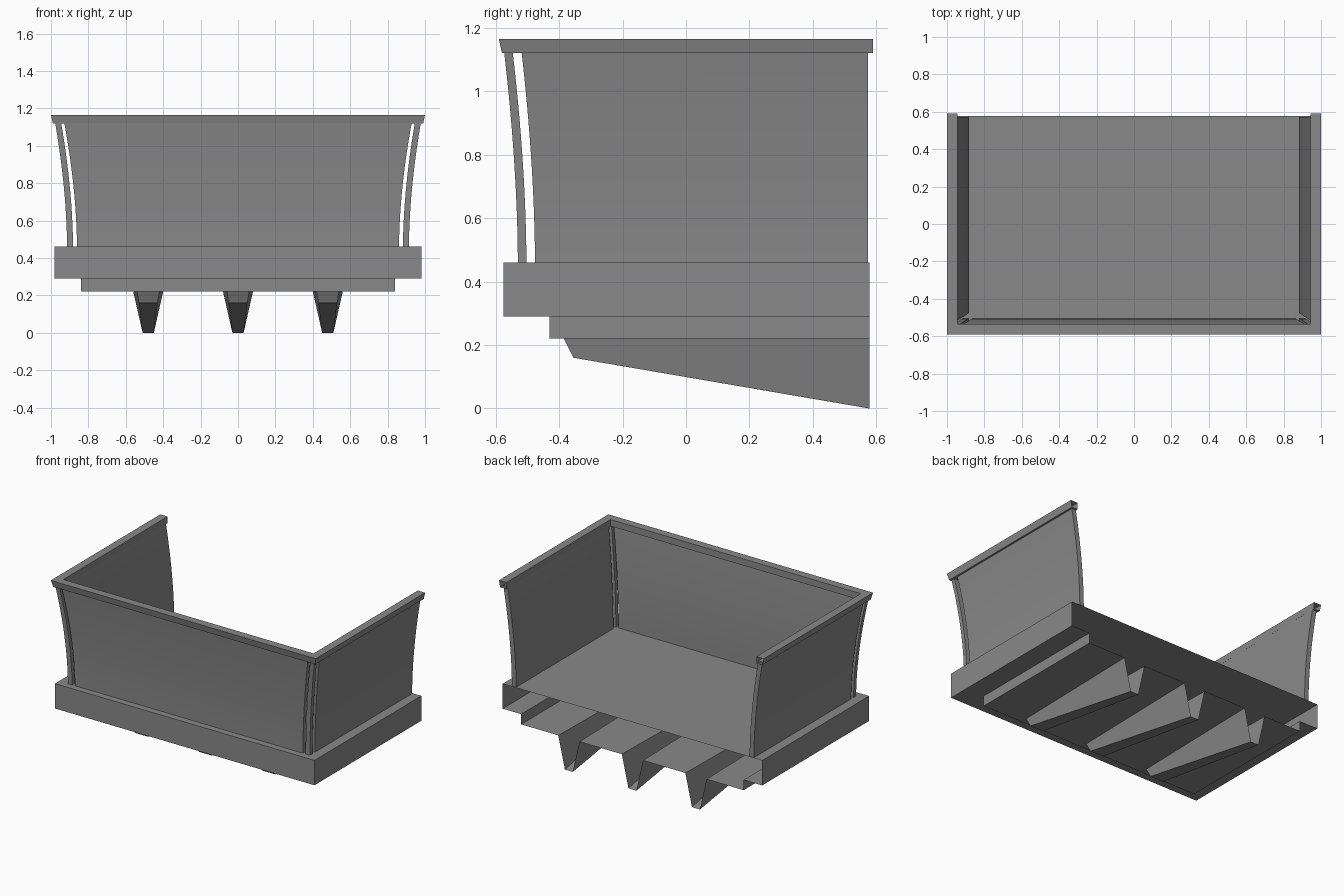
import bpy
import math

cube = bpy.data.objects.get("Cube")
if cube:
    bpy.data.objects.remove(cube, do_unlink=True)

grey = bpy.data.materials.new("stone grey")
grey.use_nodes = True
COLOUR = (0.25, 0.25, 0.25, 1)
grey.diffuse_color = COLOUR
grey.node_tree.nodes["Principled BSDF"].inputs["Base Color"].default_value = COLOUR

BACK = 0.578       # open wall side
FLOOR, TOP = 0.46, 1.13


def add(name, verts, faces, smooth=False):
    mesh = bpy.data.meshes.new(name)
    mesh.from_pydata(verts, [], faces)
    mesh.materials.append(grey)
    obj = bpy.data.objects.new(name, mesh)
    bpy.context.collection.objects.link(obj)
    if smooth:
        bpy.ops.object.select_all(action="DESELECT")
        obj.select_set(True)
        bpy.context.view_layer.objects.active = obj
        bpy.ops.object.shade_smooth_by_angle(angle=math.radians(30))
    return obj


def loft(name, rings, caps=True, smooth=False):
    """Skin a row of closed rings that all have the same point count."""
    n = len(rings[0])
    verts = [p for ring in rings for p in ring]
    faces = [(r * n + i, r * n + (i + 1) % n, (r + 1) * n + (i + 1) % n, (r + 1) * n + i)
             for r in range(len(rings) - 1) for i in range(n)]
    if caps:
        faces += [tuple(reversed(range(n))), tuple(range(len(verts) - n, len(verts)))]
    return add(name, verts, faces, smooth)


def curved(name, section, steps=12):
    """Upright part whose section (a function of flare 0..1) leans outward."""
    rings = []
    for k in range(steps + 1):
        t = k / steps
        z = FLOOR + (TOP - FLOOR) * t
        rings.append([(x, y, z) for x, y in section(t ** 1.8)])
    return loft(name, rings, smooth=True)


def rect(x0, x1, y0, y1):
    return [(x0, y0), (x1, y0), (x1, y1), (x0, y1)]


# Floor slab and its rim, open towards the wall
def outline(x, y, z):
    return [(-x, BACK, z), (-x, y, z), (x, y, z), (x, BACK, z)]


SIDES = [(i, i + 1, i + 5, i + 4) for i in range(3)]
add("floor_slab", outline(0.98, -0.575, 0.29) + outline(0.98, -0.575, FLOOR),
    SIDES + [(4, 5, 6, 7)])

# Ledge under the slab: U-shaped ring between rim and soffit
add("slab_underside", outline(0.98, -0.575, 0.29) + outline(0.84, -0.43, 0.29),
    [(b, a, d, c) for a, b, c, d in SIDES])
add("soffit_edge", outline(0.84, -0.43, 0.22) + outline(0.84, -0.43, 0.29), SIDES)

# Soffit split around the hollow brackets
BRACKETS = (-0.48, 0, 0.48)
FRONT_Y = -0.385
verts, faces = [], []


def soffit_quad(*points):
    start = len(verts)
    verts.extend((x, y, 0.22) for x, y in points)
    faces.append(tuple(range(start + 3, start - 1, -1)))


soffit_quad((-0.84, -0.43), (0.84, -0.43), (0.84, FRONT_Y), (-0.84, FRONT_Y))
left_f = left_b = -0.84
for c in BRACKETS + (None,):
    right_f, right_b = (0.84, 0.84) if c is None else (c - 0.06, c - 0.08)
    soffit_quad((left_f, FRONT_Y), (right_f, FRONT_Y), (right_b, BACK), (left_b, BACK))
    if c is not None:
        left_f, left_b = c + 0.06, c + 0.08
add("soffit", verts, faces)

# Tapered support brackets, open at the top and wall side
for c, side in zip(BRACKETS, ("right", "middle", "left")):
    pts = []
    for half, y, z in ((0.06, FRONT_Y, 0.22), (0.05, -0.355, 0.16),
                       (0.03, BACK, 0), (0.08, BACK, 0.22)):
        pts += [(c - half, y, z), (c + half, y, z)]
    add(side + "_bracket", pts,
        [(0, 2, 3, 1), (2, 4, 5, 3), (0, 6, 4, 2), (1, 3, 5, 7)])

# Flared parapet panels and corner posts with gaps between them
curved("front_panel", lambda f: rect(-0.861 - 0.069 * f, 0.861 + 0.069 * f,
                                     -0.53 - 0.044 * f, -0.503 - 0.044 * f))
for s, side in ((-1, "right"), (1, "left")):
    def xs(f, s=s):
        return sorted((s * (0.882 + 0.065 * f), s * (0.914 + 0.065 * f)))
    curved(side + "_panel", lambda f: rect(*xs(f), -0.476 - 0.043 * f, 0.573))
    curved(side + "_corner_post",
           lambda f: rect(*xs(f), -0.53 - 0.044 * f, -0.503 - 0.044 * f))

# Hollow top rail swept around three sides, mitred at the front corners
PROFILE = ((0.01, 1.12), (0, 1.165), (0.055, 1.165), (0.055, 1.12))
rail = []
for sx, y_front in ((-1, False), (-1, True), (1, True), (1, False)):
    rail.append([(sx * (1 - d), -0.59 + d if y_front else 0.59, z) for d, z in PROFILE])
loft("top_rail", rail, caps=False)
